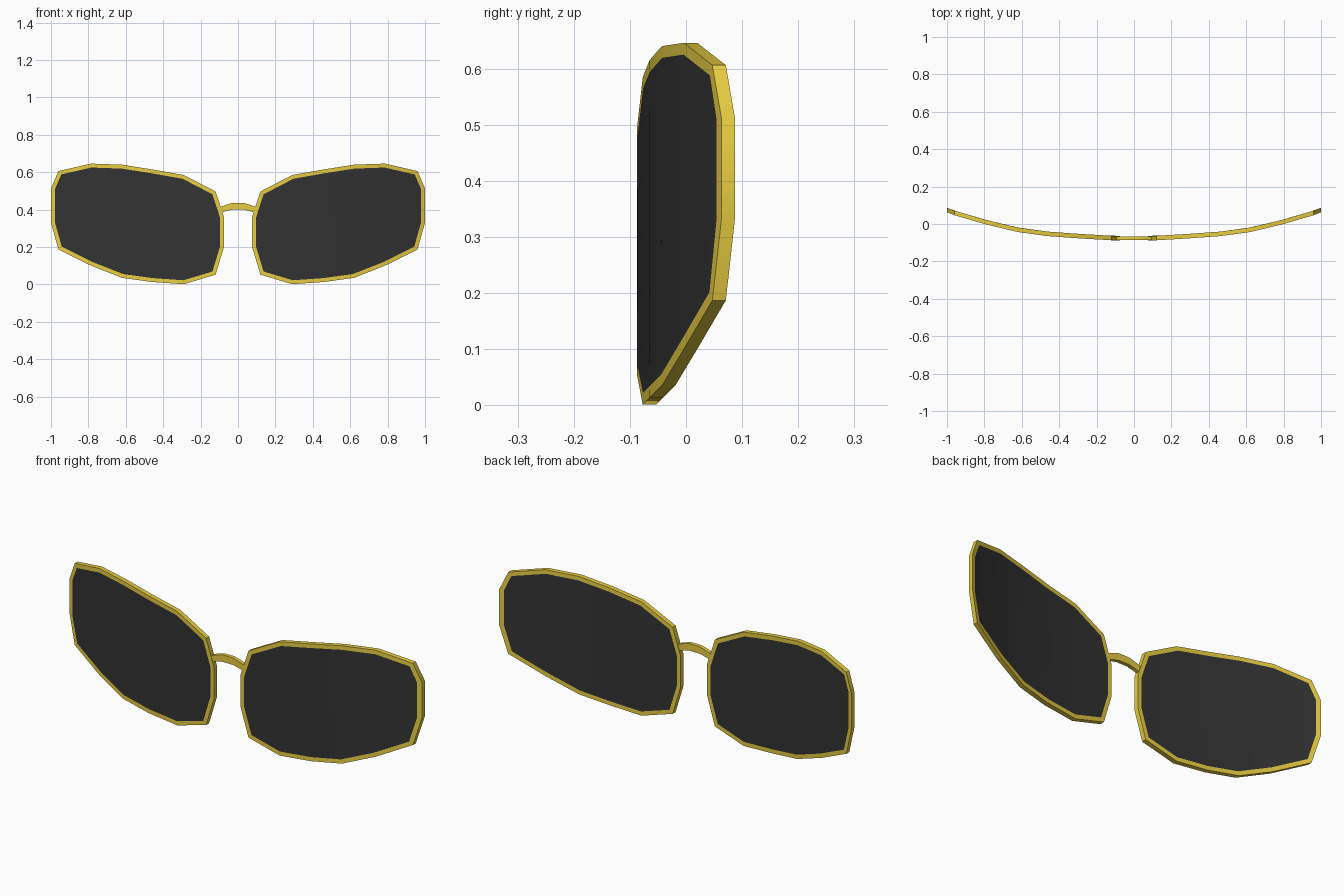
import bpy, bmesh, math
from mathutils import Vector

if "Cube" in bpy.data.objects:
    bpy.data.objects.remove(bpy.data.objects["Cube"])

DEPTH, RIM = 0.024, 0.021
# lens outline (x, z), nose side to temple side
TOP = [(.075, .36), (.12, .497), (.29, .585), (.46, .615), (.62, .64), (.785, .646), (.96, .606), (1, .513)]
BOT = [(.075, .2), (.12, .052), (.29, .001), (.46, .013), (.62, .035), (.785, .1), (.96, .187), (1, .33)]
# wrap curve of the front surface (x, y)
WRAP = [(0, -.088), (.12, -.087), (.29, -.077), (.46, -.065), (.62, -.043), (.785, -.004), (.96, .047), (1, .063)]


def wrap_y(x):
    x = abs(x)
    for (x0, y0), (x1, y1) in zip(WRAP, WRAP[1:]):
        if x <= x1:
            return y0 + (y1 - y0) * (x - x0) / (x1 - x0)
    return WRAP[-1][1]


def material(name, color):
    m = bpy.data.materials.new(name)
    m.diffuse_color = color
    m.use_nodes = True
    m.node_tree.nodes["Principled BSDF"].inputs["Base Color"].default_value = m.diffuse_color
    return m


gold = material("gold_metal", (0.8, 0.61, 0.055, 1))
dark = material("dark_glass", (0.033, 0.033, 0.033, 1))


def make(name, verts, faces, mat, mirror=False):
    me = bpy.data.meshes.new(name)
    me.from_pydata(verts, [], faces)
    me.materials.append(mat)
    # consistent outward normals on closed parts
    if not mirror:
        bm = bmesh.new()
        bm.from_mesh(me)
        bmesh.ops.recalc_face_normals(bm, faces=bm.faces)
        bm.to_mesh(me)
        bm.free()
    ob = bpy.data.objects.new(name, me)
    bpy.context.collection.objects.link(ob)
    bpy.ops.object.select_all(action='DESELECT')
    ob.select_set(True)
    bpy.context.view_layer.objects.active = ob
    bpy.ops.object.shade_smooth_by_angle(angle=math.radians(30))
    if mirror:
        mod = ob.modifiers.new("Mirror", 'MIRROR')
        mod.use_mirror_merge = False
    return ob


def inset(loop, w):
    out, n = [], len(loop)
    for i in range(n):
        p = Vector(loop[i])
        a = (p - Vector(loop[i - 1])).normalized()
        b = (Vector(loop[(i + 1) % n]) - p).normalized()
        na, nb = Vector((-a.y, a.x)), Vector((-b.y, b.x))
        m = (na + nb).normalized()
        out.append(tuple(p + m * w / m.dot(na)))
    return out


def layer(loop, dy):
    return [(x, wrap_y(x) + dy, z) for x, z in loop]


outer = BOT + TOP[::-1]
inner = inset(outer, RIM)
n, k = len(outer), len(TOP)

# rims: front ring, back ring and outer wall
verts = layer(outer, 0) + layer(inner, 0) + layer(outer, DEPTH) + layer(inner, DEPTH)
faces = []
for i in range(n):
    j = (i + 1) % n
    faces += [(i, j, n + j, n + i),
              (2 * n + i, 3 * n + i, 3 * n + j, 2 * n + j),
              (i, 2 * n + i, 2 * n + j, j)]
make("lens_rims", verts, faces, gold, True)

# lenses: vertical strips following the wrap, front and back
verts = layer(inner, 0) + layer(inner, DEPTH)
faces = []
for i in range(k - 1):
    q = (i, i + 1, n - 2 - i, n - 1 - i)
    faces += [q, tuple(n + v for v in reversed(q))]
make("lenses", verts, faces, dark, True)

# nose bridge: arched square bar
half_top = [(.10, .412), (.07, .424), (.03, .436)]
half_low = [(.088, .383), (.065, .392), (.03, .400)]
top = half_top + [(-x, z) for x, z in half_top[::-1]]
low = half_low + [(-x, z) for x, z in half_low[::-1]]
verts = []
for (xt, zt), (xl, zl) in zip(top, low):
    verts += [(xt, -.085, zt), (xt, -.066, zt), (xl, -.066, zl), (xl, -.085, zl)]
faces = [(0, 1, 2, 3), tuple(len(verts) - 1 - v for v in range(4))]
for s in range(len(top) - 1):
    for c in range(4):
        d = (c + 1) % 4
        faces.append((4 * s + c, 4 * s + 4 + c, 4 * s + 4 + d, 4 * s + d))
make("nose_bridge", verts, faces, gold)
